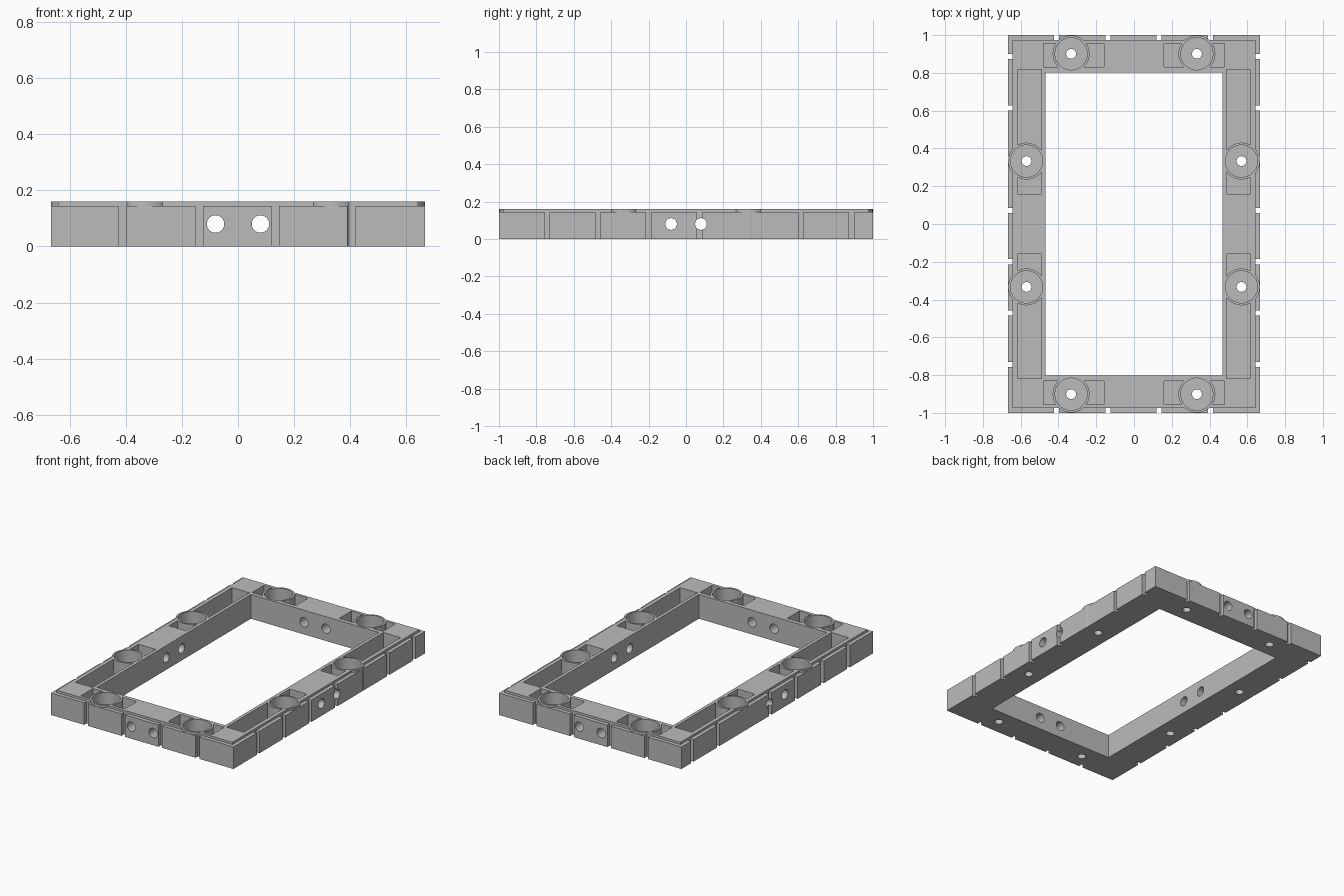
import bpy, bmesh
from mathutils import Matrix, Vector

cube = bpy.data.objects.get("Cube")
if cube:
    bpy.data.objects.remove(cube, do_unlink=True)

HX, HY, H = 0.667, 1.0, 0.16       # half width, half length, height
IX, IY = 0.468, 0.803              # half size of the opening
STEP, LEDGE = 0.025, 0.145         # rim step width and height
FLOOR = 0.03
SIGNS = (-1, 1)

grey = bpy.data.materials.new("grey_plastic")
grey.use_nodes = True
grey.diffuse_color = (0.5, 0.5, 0.5, 1)
grey.node_tree.nodes["Principled BSDF"].inputs["Base Color"].default_value = (0.5, 0.5, 0.5, 1)


def make(name, bm):
    mesh = bpy.data.meshes.new(name)
    bm.to_mesh(mesh)
    bm.free()
    mesh.materials.append(grey)
    ob = bpy.data.objects.new(name, mesh)
    bpy.context.scene.collection.objects.link(ob)
    return ob


def boxes(name, bounds):
    """One object from (low corner, high corner) pairs."""
    bm = bmesh.new()
    for lo, hi in bounds:
        lo, hi = Vector(lo), Vector(hi)
        bmesh.ops.create_cube(bm, size=1, matrix=Matrix.Translation((lo + hi) / 2)
                              @ Matrix.Diagonal((hi - lo).to_4d()))
    return make(name, bm)


def cylinders(name, centres, radius, length, axis="Z", segments=48):
    bm = bmesh.new()
    turn = {"Z": Matrix(), "X": Matrix.Rotation(1.5707963, 4, "Y"),
            "Y": Matrix.Rotation(1.5707963, 4, "X")}[axis]
    for c in centres:
        bmesh.ops.create_cone(bm, cap_ends=True, segments=segments, radius1=radius,
                              radius2=radius, depth=length,
                              matrix=Matrix.Translation(c) @ turn)
    return make(name, bm)


def cut(target, cutter, keep=False):
    """Subtract the cutter and bake the result."""
    mod = target.modifiers.new("cut", "BOOLEAN")
    mod.operation, mod.solver, mod.object = "DIFFERENCE", "EXACT", cutter
    graph = bpy.context.evaluated_depsgraph_get()
    mesh = bpy.data.meshes.new_from_object(target.evaluated_get(graph))
    target.modifiers.clear()
    target.data = mesh
    if not keep:
        bpy.data.objects.remove(cutter, do_unlink=True)


# Rectangular frame
frame = boxes("frame", [((-HX, -HY, 0), (HX, HY, H))])
cut(frame, boxes("opening", [((-IX, -IY, -1), (IX, IY, 1))]))

# Round bosses stay solid inside every groove, step and pocket
spots = [(sx * 0.333, sy * 0.901) for sx in SIGNS for sy in SIGNS]
spots += [(sx * 0.569, sy * 0.333) for sx in SIGNS for sy in SIGNS]
bosses = cylinders("boss_shape", [(x, y, 0) for x, y in spots], 0.0975, 4, segments=64)

# Vertical grooves at an even pitch around the outside
PITCH, HALF = 0.2715, 0.0135
grooves = []
for s in SIGNS:
    for i in range(4):
        x = -0.41 + i * PITCH
        y0, y1 = sorted((s * (HY - STEP), s * (HY + 0.2)))
        grooves.append(((x - HALF, y0, -0.5), (x + HALF, y1, 0.5)))
    for i in range(7):
        y = -0.743 + i * PITCH
        x0, x1 = sorted((s * (HX - STEP), s * (HX + 0.2)))
        grooves.append(((x0, y - HALF, -0.5), (x1, y + HALF, 0.5)))
groove_cutter = boxes("grooves", grooves)
cut(groove_cutter, bosses, keep=True)
cut(frame, groove_cutter)

# Lowered step around the outer rim
step = boxes("rim_step", [((-HX - 0.2, -HY - 0.2, LEDGE), (HX + 0.2, HY + 0.2, 0.6))])
cut(step, boxes("step_core", [((STEP - HX, STEP - HY, -1), (HX - STEP, HY - STEP, 1))]))
cut(step, bosses, keep=True)
cut(frame, step)

# Pockets either side of each boss
pockets = []
for sx in SIGNS:
    for sy in SIGNS:
        for a, b in (((0.159, 0.83), (0.479, 0.956)), ((0.49, 0.16), (0.616, 0.818))):
            x0, x1 = sorted((sx * a[0], sx * b[0]))
            y0, y1 = sorted((sy * a[1], sy * b[1]))
            pockets.append(((x0, y0, FLOOR), (x1, y1, 0.5)))
pocket_cutter = boxes("pockets", pockets)
cut(pocket_cutter, bosses)
cut(frame, pocket_cutter)

# Cups in the bosses with screw holes through their floors
cut(frame, cylinders("cups", [(x, y, FLOOR + 0.25) for x, y in spots], 0.085, 0.5, segments=64))
cut(frame, cylinders("screw_holes", [(x, y, 0) for x, y in spots], 0.026, 1, segments=32))

# Paired cross holes through the walls
cut(frame, cylinders("end_holes", [(s * 0.08, 0, 0.08) for s in SIGNS], 0.031, 3, "Y"))
cut(frame, cylinders("side_holes", [(0, s * 0.08, 0.08) for s in SIGNS], 0.031, 3, "X"))

# Smooth round walls, sharp edges
for ob in bpy.context.selected_objects:
    ob.select_set(False)
frame.select_set(True)
bpy.context.view_layer.objects.active = frame
bpy.ops.object.shade_smooth_by_angle(angle=0.52)
